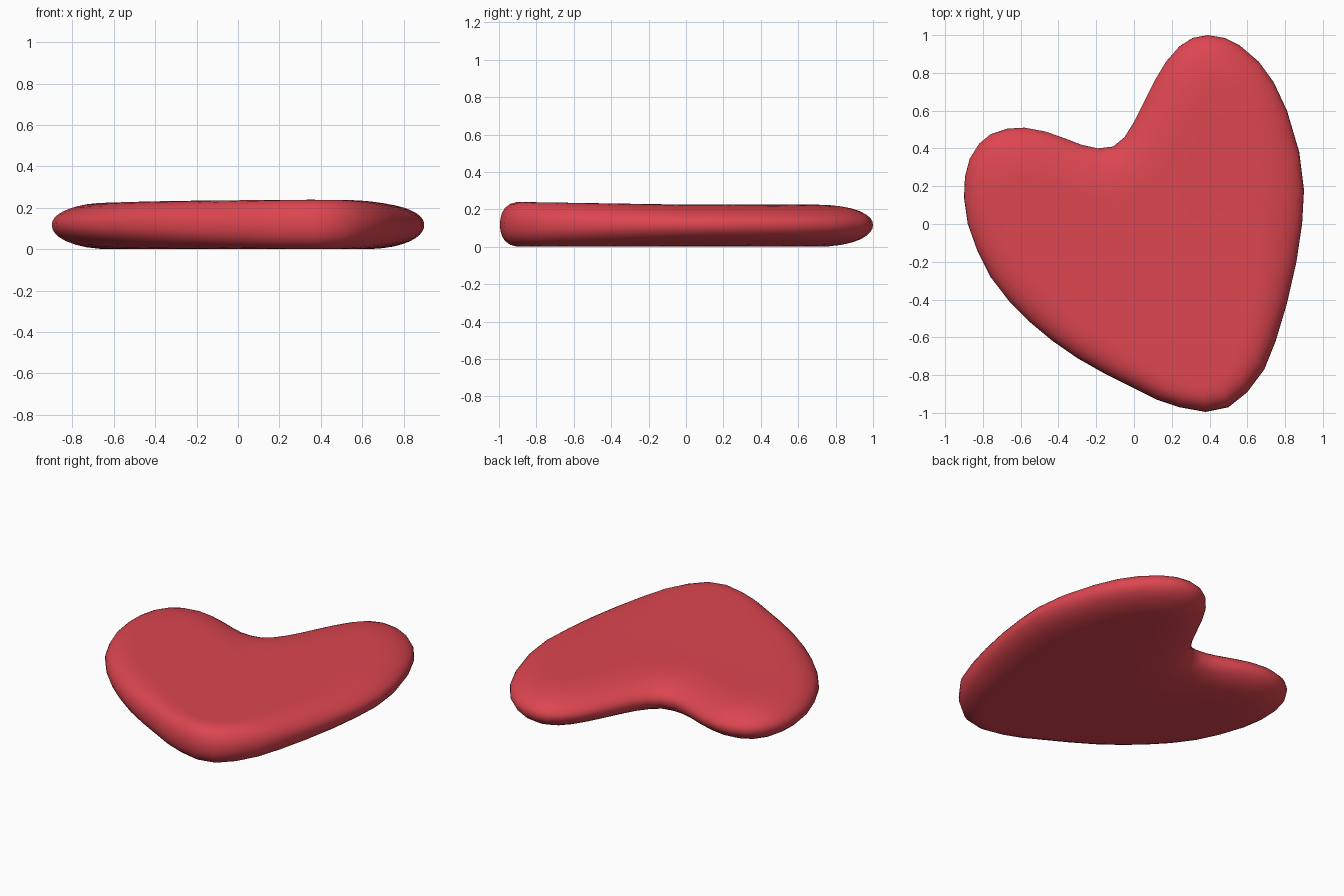
import bpy, bmesh
from mathutils import Vector
from mathutils.geometry import intersect_point_line

if "Cube" in bpy.data.objects:
    bpy.data.objects.remove(bpy.data.objects["Cube"])

# Heart outline seen from above, counter-clockwise from the tip
OUTLINE = [Vector(p) for p in [
    (.38, -.995), (.50, -.97), (.60, -.89), (.69, -.77), (.75, -.62), (.81, -.42), (.86, -.20),
    (.89, 0), (.90, .18), (.875, .38), (.81, .60), (.74, .75), (.66, .86), (.56, .945),
    (.48, .985), (.39, 1.0), (.31, .985), (.24, .94), (.17, .86), (.11, .76), (.05, .64),
    (0, .54), (-.05, .46), (-.11, .41), (-.19, .40), (-.28, .42), (-.37, .455), (-.47, .49),
    (-.58, .51), (-.67, .505), (-.76, .475), (-.82, .425), (-.87, .345), (-.895, .25),
    (-.90, .14), (-.88, 0), (-.83, -.14), (-.76, -.28), (-.66, -.41), (-.55, -.52),
    (-.43, -.62), (-.30, -.71), (-.15, -.795), (0, -.87), (.12, -.93), (.24, -.97)]]
CENTRE = Vector((.2, -.1))
INSETS = [.003, .012, .03, .06, .1, .15, .21, .28, .4, .6, .8]
MID_Z = .12
N = len(OUTLINE)


def edge_distance(p):
    best = 9
    for i in range(N):
        a, b = OUTLINE[i], OUTLINE[(i + 1) % N]
        q, t = intersect_point_line(p, a, b)
        q = a.lerp(b, min(1, max(0, t)))
        best = min(best, (p - q.to_2d()).length)
    return best


def height(p, side):
    # Rounded edge: wide on the lobes, tight at the tip
    low = min(1, max(0, -p.y))
    width = .28 - .20 * low
    full = .108 + .016 * low if side > 0 else .117
    t = 1 - min(1, edge_distance(p) / width)
    return MID_Z + side * full * (1 - t ** 2.1) ** (1 / 2.1)


bm = bmesh.new()
rim = [bm.verts.new((p.x, p.y, MID_Z)) for p in OUTLINE]
# Puffed top and underside as shrinking rings
for side in (1, -1):
    prev = rim
    for inset in INSETS:
        pts = [p.lerp(CENTRE, inset) for p in OUTLINE]
        ring = [bm.verts.new((p.x, p.y, height(p, side))) for p in pts]
        for i in range(N):
            j = (i + 1) % N
            bm.faces.new((prev[i], prev[j], ring[j], ring[i]))
        prev = ring
    hub = bm.verts.new((CENTRE.x, CENTRE.y, height(CENTRE, side)))
    for i in range(N):
        bm.faces.new((prev[i], prev[(i + 1) % N], hub))
bmesh.ops.recalc_face_normals(bm, faces=bm.faces)
lowest = min(v.co.z for v in bm.verts)
for v in bm.verts:
    v.co.z -= lowest
for f in bm.faces:
    f.smooth = True

mesh = bpy.data.meshes.new("heart_cushion")
bm.to_mesh(mesh)
bm.free()
heart = bpy.data.objects.new("heart_cushion", mesh)
bpy.context.collection.objects.link(heart)

# Red material
red = bpy.data.materials.new("red")
red.diffuse_color = (.72, .06, .08, 1)
red.use_nodes = True
red.node_tree.nodes["Principled BSDF"].inputs["Base Color"].default_value = red.diffuse_color
mesh.materials.append(red)
